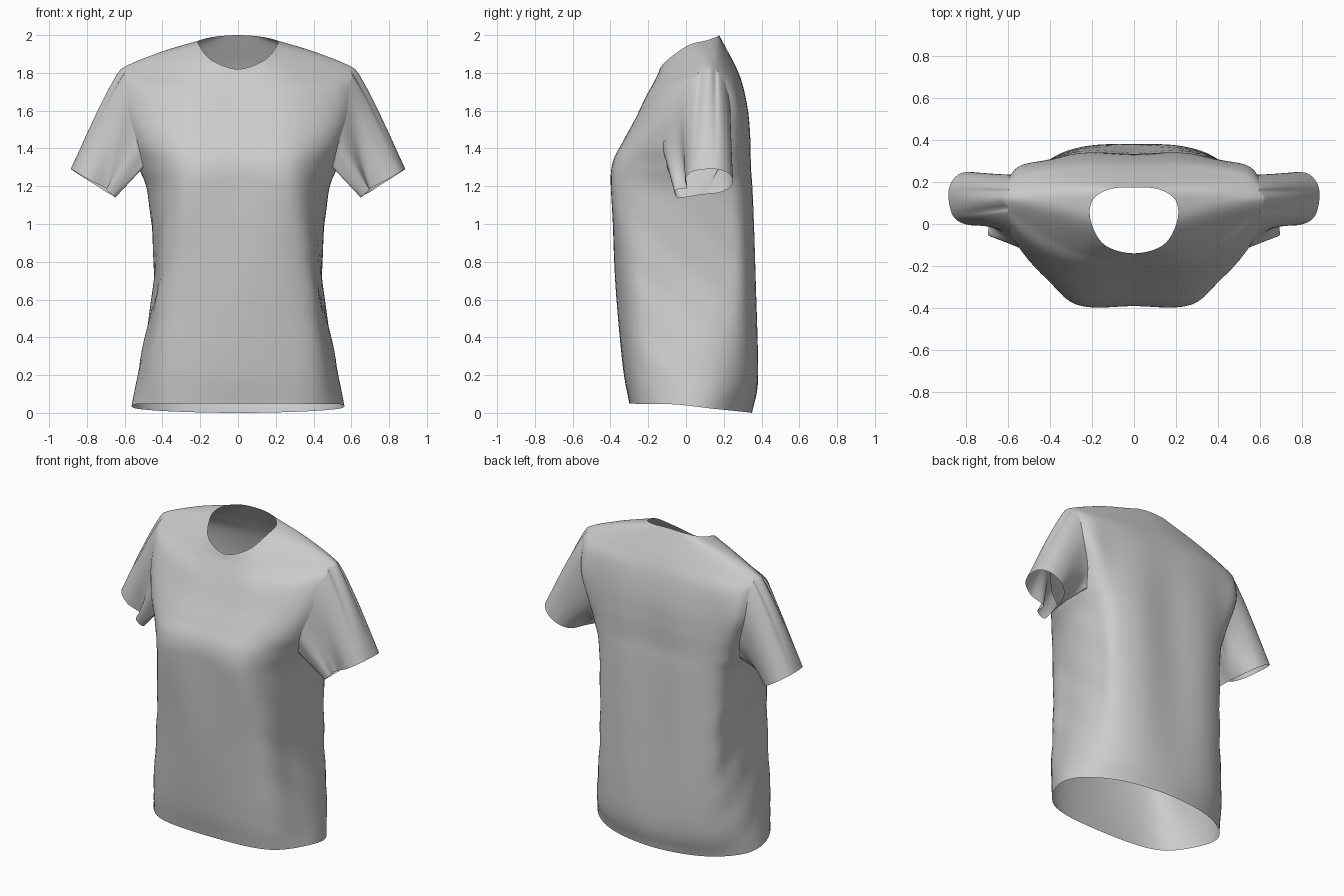
import bpy, math
from mathutils import Vector

if "Cube" in bpy.data.objects:
    bpy.data.objects.remove(bpy.data.objects["Cube"])

K = 8  # subdivisions per control span


def catmull(pts, closed):
    """Smooth curve through the points, K steps per span."""
    n = len(pts)
    if closed:
        get = lambda i: pts[i % n]
    else:
        ext = [2 * pts[0] - pts[1]] + pts + [2 * pts[-1] - pts[-2]]
        get = lambda i: ext[i + 1]
    out = []
    for i in range(n if closed else n - 1):
        a, b, c, d = get(i - 1), get(i), get(i + 1), get(i + 2)
        for k in range(K):
            t = k / K
            out.append(0.5 * (2 * b + (c - a) * t + (2 * a - 5 * b + 4 * c - d) * t ** 2
                              + (3 * b - a - 3 * c + d) * t ** 3))
    return out if closed else out + [pts[-1].copy()]


def loft(name, rings, skip=lambda i, j: False):
    """Open tube through closed rings, leaving out the skipped quads."""
    n = len(rings[0])
    verts = [p for r in rings for p in r]
    faces = [(i * n + j, i * n + (j + 1) % n, (i + 1) * n + (j + 1) % n, (i + 1) * n + j)
             for i in range(len(rings) - 1) for j in range(n) if not skip(i, j)]
    used = sorted({v for f in faces for v in f})
    remap = {v: k for k, v in enumerate(used)}
    me = bpy.data.meshes.new(name)
    me.from_pydata([verts[v] for v in used], [], [tuple(remap[v] for v in f) for f in faces])
    me.shade_smooth()
    ob = bpy.data.objects.new(name, me)
    bpy.context.collection.objects.link(ob)
    return ob


# Half sections from hem to neck:
# front y,z | front corner x,y | armhole front x,y | side z | armhole back x,y | back corner x,y | back y,z
SECTIONS = [
    (-.30, .05, .38, -.255, .545, -.06, .045, .535, .14, .33, .295, .35, .00),
    (-.335, .25, .385, -.275, .505, -.07, .25, .505, .17, .345, .335, .385, .20),
    (-.375, .70, .355, -.305, .43, -.08, .70, .435, .18, .36, .33, .37, .70),
    (-.39, 1.15, .31, -.365, .45, -.10, 1.13, .465, .165, .37, .32, .35, 1.15),
    (-.385, 1.32, .31, -.36, .50, -.10, 1.30, .51, .18, .385, .315, .34, 1.30),
    (-.33, 1.44, .32, -.31, .53, -.12, 1.42, .54, .22, .39, .315, .34, 1.45),
    (-.27, 1.55, .32, -.245, .575, -.07, 1.58, .585, .235, .40, .305, .33, 1.60),
    (-.21, 1.67, .30, -.185, .59, -.005, 1.73, .595, .21, .39, .28, .30, 1.74),
    (-.17, 1.75, .27, -.13, .59, .07, 1.81, .59, .16, .37, .235, .265, 1.83),
    (-.15, 1.79, .20, -.11, .40, .05, 1.89, .40, .14, .25, .19, .21, 1.935),
    (-.14, 1.82, .14, -.10, .205, .01, 1.945, .20, .11, .12, .165, .175, 2.00),
]


def ring(fy, fz, cx, cy, ax, ay, sz, bx, by, dx, dy, gy, gz):
    half = [Vector((cx, cy, fz + .38 * (sz - fz))), Vector((ax, ay, sz)),
            Vector((bx, by, sz + .5 * (gz - sz))), Vector((dx, dy, gz + .15 * (sz - gz)))]
    mirrored = [Vector((-p.x, p.y, p.z)) for p in reversed(half)]
    return [Vector((0, fy, fz))] + half + [Vector((0, gy, gz))] + mirrored


# Body: smooth through the sections, both around and upwards
coarse = [catmull(ring(*s), True) for s in SECTIONS]
columns = [catmull(list(c), False) for c in zip(*coarse)]
body = [list(r) for r in zip(*columns)]
for r in body:
    for p in r:  # soft drapes: upright on the back, slanting on the sides
        fade = max(0, math.sin(math.pi * min(max(p.z / 1.9, 0), 1)))
        if p.y > .25:
            p.y -= .008 * fade * math.cos(14 * p.x) * min(1, (p.y - .25) / .08)
        if p.z < 1.25 and abs(p.x) > .3:
            amount = .008 * math.sin(math.pi * max(p.z, 0) / 1.25) * min(1, (abs(p.x) - .3) / .1)
            p.x += math.copysign(amount * math.sin(12 * (p.z + .9 * p.y)), p.x)

# Armhole window in grid indices: between front and back armhole columns
LOW, HIGH, A, B = 4 * K, 8 * K, 2 * K, 3 * K
n = len(body[0])


def armhole(i, j):
    return LOW <= i < HIGH and (A <= j < B or n - B <= j < n - A)


loft("shirt_body", body, armhole)

# Sleeve: from the armhole edge to a cuff with a folded front pleat
root = ([body[i][A] for i in range(HIGH, LOW, -1)] + [body[LOW][j] for j in range(A, B)]
        + [body[i][B] for i in range(LOW, HIGH)] + [body[HIGH][j] for j in range(B, A, -1)])
cuff = catmull([Vector(p) for p in (
    (.865, .04, 1.28), (.79, -.005, 1.235), (.70, .005, 1.19), (.695, -.055, 1.18),
    (.65, -.04, 1.14), (.67, .08, 1.155), (.70, .19, 1.17), (.76, .245, 1.21),
    (.84, .235, 1.26), (.885, .16, 1.29))], True)
STEPS = 20
rings = []
for s in range(STEPS + 1):
    t = s / STEPS
    row = []
    for a, b in zip(root, cuff):
        top = min(1, max(0, (a.z - 1.5) / .3))
        bulge = .010 * top * math.sin(math.pi * t ** .7)
        row.append(a.lerp(b, t) + Vector((bulge, 0, bulge * .6)))
    rings.append(row)
sleeves = loft("sleeves", rings)
sleeves.modifiers.new("Mirror", 'MIRROR').use_mirror_merge = False
